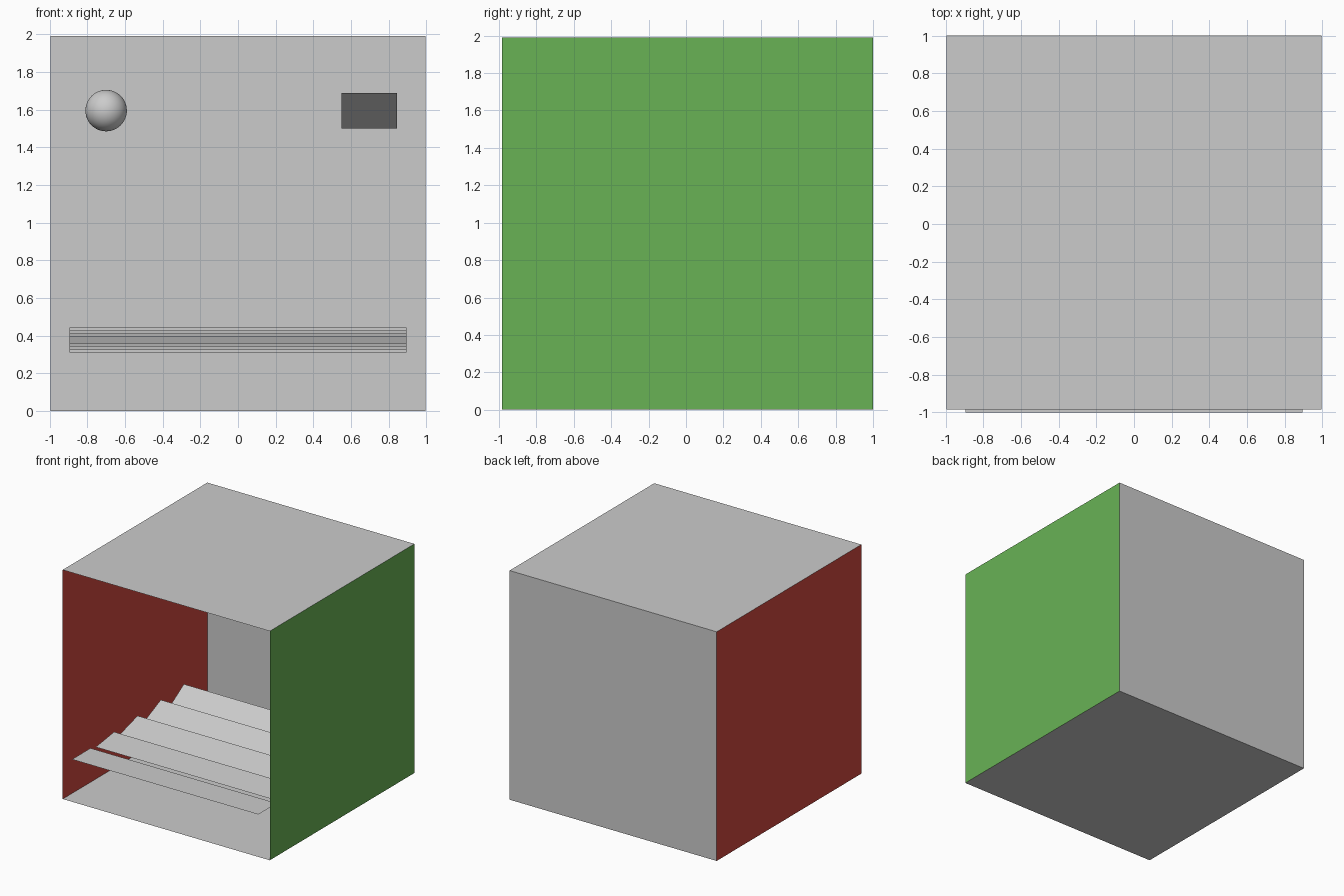
import bpy
from math import radians, sin, cos

if "Cube" in bpy.data.objects:
    bpy.data.objects.remove(bpy.data.objects["Cube"])


def sheet(name, corners, mat=None):
    """Single flat four-sided face."""
    me = bpy.data.meshes.new(name)
    me.from_pydata(corners, [], [(0, 1, 2, 3)])
    ob = bpy.data.objects.new(name, me)
    bpy.context.collection.objects.link(ob)
    if mat:
        me.materials.append(mat)
    return ob


def tilted_sheet(name, x0, x1, y, z, depth, angle):
    """Sheet turned about the x axis; a positive angle lifts the back edge."""
    dy, dz = depth / 2 * cos(angle), depth / 2 * sin(angle)
    return sheet(name, [(x0, y - dy, z - dz), (x1, y - dy, z - dz),
                        (x1, y + dy, z + dz), (x0, y + dy, z + dz)])


def paint(name, rgb):
    mat = bpy.data.materials.new(name)
    mat.diffuse_color = (*rgb, 1)
    mat.use_nodes = True
    mat.node_tree.nodes["Principled BSDF"].inputs["Base Color"].default_value = mat.diffuse_color
    return mat


red = paint("red", (0.63, 0.065, 0.05))
green = paint("green", (0.14, 0.45, 0.091))

# room shell, open at the front
W, F, B, H = 0.995, -0.985, 1.0, 1.99
sheet("floor", [(-W, F, 0), (W, F, 0), (W, B, 0), (-W, B, 0)])
sheet("ceiling", [(-W, F, H), (-W, B, H), (W, B, H), (W, F, H)])
sheet("back_wall", [(-W, B, 0), (W, B, 0), (W, B, H), (-W, B, H)])
sheet("left_wall", [(-W, F, 0), (-W, B, 0), (-W, B, H), (-W, F, H)], red)
sheet("right_wall", [(W, F, 0), (W, F, H), (W, B, H), (W, B, 0)], green)

# five plates, each tilted further than the one in front of it
for i in range(5):
    tilted_sheet(f"plate_{i + 1}", -0.895, 0.895, -0.873 + 0.325 * i, 0.377,
                 0.254, radians(8 * i))

# square lamp panel facing down and forward
panel = tilted_sheet("lamp_panel", 0.55, 0.845, 0.6, 1.595, 0.295, radians(-40))
panel.data.flip_normals()

# round lamp
bpy.ops.mesh.primitive_uv_sphere_add(segments=48, ring_count=24, radius=0.11,
                                     location=(-0.7, 0.6, 1.595))
bpy.context.object.name = "lamp_ball"
bpy.ops.object.shade_smooth()
